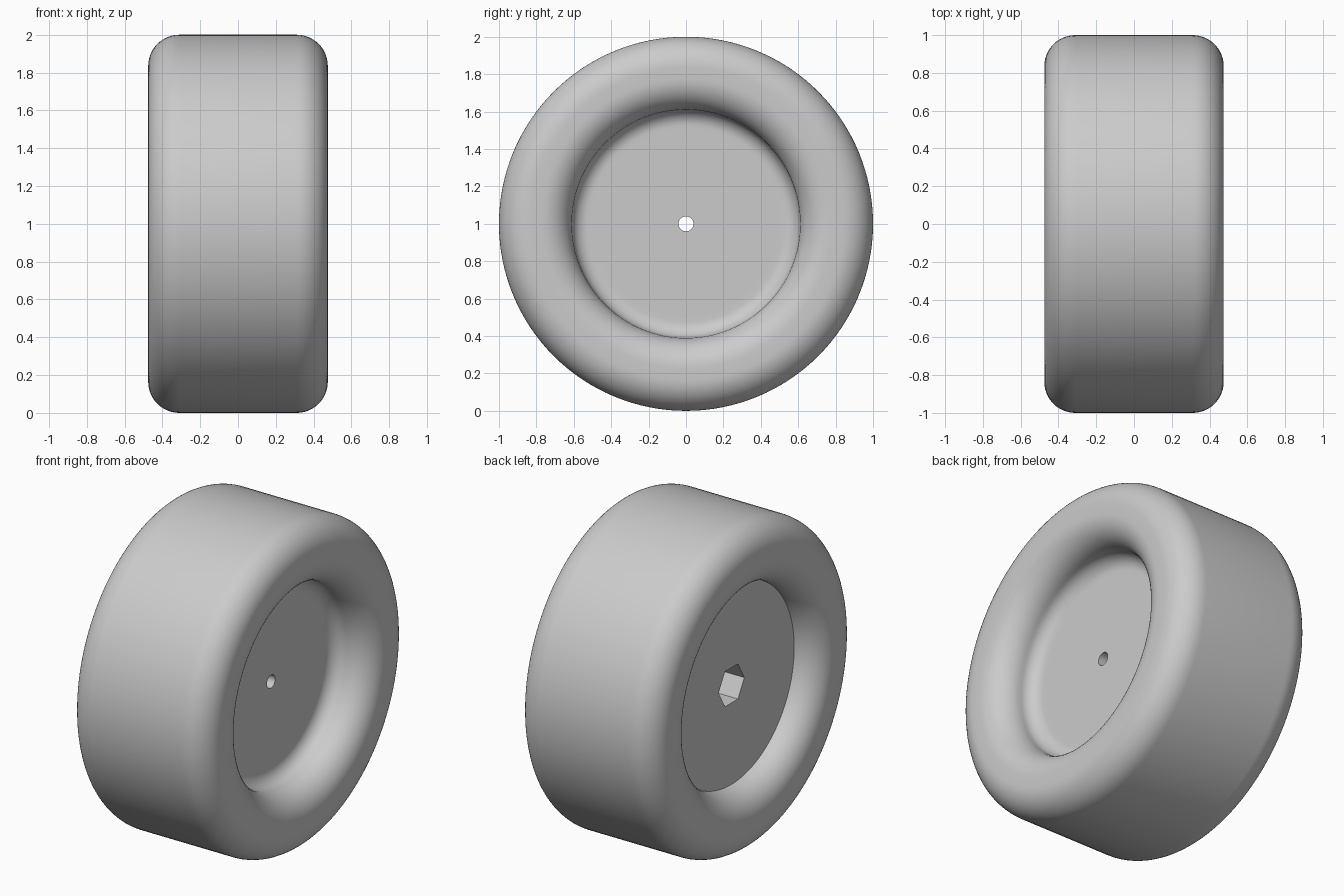
import bpy, bmesh
from math import radians, cos, sin, pi
from mathutils import Vector, Matrix

cube = bpy.data.objects.get("Cube")
if cube:
    bpy.data.objects.remove(cube, do_unlink=True)

RADIUS, HALF_WIDTH, ROUND = 1.0, 0.475, 0.165
FILLET, FLOOR_RADIUS = 0.085, 0.61
SHOULDER = HALF_WIDTH - ROUND
SEGMENTS = 128

grey = bpy.data.materials.new("light_grey")
grey.use_nodes = True
grey.diffuse_color = (0.6, 0.6, 0.6, 1)
grey.node_tree.nodes["Principled BSDF"].inputs["Base Color"].default_value = (0.6, 0.6, 0.6, 1)


def arc(x, r, size, start, end, steps=14):
    """Arc points (x, radius) around a centre, angles in degrees from +x."""
    angles = [radians(start + (end - start) * i / steps) for i in range(steps + 1)]
    return [(x + size * cos(a), r + size * sin(a)) for a in angles]


def cutter(name, sides, radius, x_min, x_max):
    """Prism along the x axis."""
    bpy.ops.mesh.primitive_cylinder_add(
        vertices=sides, radius=radius, depth=x_max - x_min,
        location=((x_min + x_max) / 2, 0, RADIUS), rotation=(0, pi / 2, 0))
    obj = bpy.context.object
    obj.name = name
    obj.hide_render = True
    return obj


# Half section: deep blended recess, rounded tyre, shallow sharp recess
inner = FLOOR_RADIUS + ROUND
outer = RADIUS - ROUND
profile = [(SHOULDER - FILLET, FLOOR_RADIUS - FILLET - 0.03)]
profile += arc(SHOULDER - FILLET + FILLET, FLOOR_RADIUS - FILLET, FILLET, 180, 90, 10)
profile += arc(SHOULDER, inner, ROUND, -90, 0)[1:]
profile += arc(SHOULDER, outer, ROUND, 0, 90)
profile += arc(-SHOULDER, outer, ROUND, 90, 180)
profile += arc(-SHOULDER, inner, ROUND, 180, 270)

# Wheel body revolved around the x axis
bm = bmesh.new()
verts = [bm.verts.new((x, 0, r)) for x, r in profile]
edges = [bm.edges.new(pair) for pair in zip(verts, verts[1:])]
bmesh.ops.spin(bm, geom=verts + edges, cent=(0, 0, 0), axis=(1, 0, 0),
               angle=2 * pi, steps=SEGMENTS, use_duplicate=False)
bmesh.ops.remove_doubles(bm, verts=bm.verts, dist=0.0001)
# Recess floors
bmesh.ops.holes_fill(bm, edges=[e for e in bm.edges if e.is_boundary], sides=0)
bmesh.ops.recalc_face_normals(bm, faces=bm.faces)
bmesh.ops.translate(bm, verts=bm.verts, vec=(0, 0, RADIUS))
mesh = bpy.data.meshes.new("wheel")
bm.to_mesh(mesh)
bm.free()
mesh.materials.append(grey)
wheel = bpy.data.objects.new("wheel", mesh)
bpy.context.collection.objects.link(wheel)

# Axle bore and hexagonal nut pocket
cutters = [cutter("nut_pocket_cutter", 6, 0.125, -0.5, -0.1),
           cutter("axle_bore_cutter", 32, 0.04, -0.2, 0.5)]
bpy.ops.object.select_all(action="DESELECT")
wheel.select_set(True)
bpy.context.view_layer.objects.active = wheel
for tool in cutters:
    mod = wheel.modifiers.new(tool.name, "BOOLEAN")
    mod.operation = "DIFFERENCE"
    mod.solver = "EXACT"
    mod.object = tool
    bpy.ops.object.modifier_apply(modifier=mod.name)
for tool in cutters:
    bpy.data.objects.remove(tool, do_unlink=True)

bpy.ops.object.shade_smooth_by_angle(angle=radians(30))
